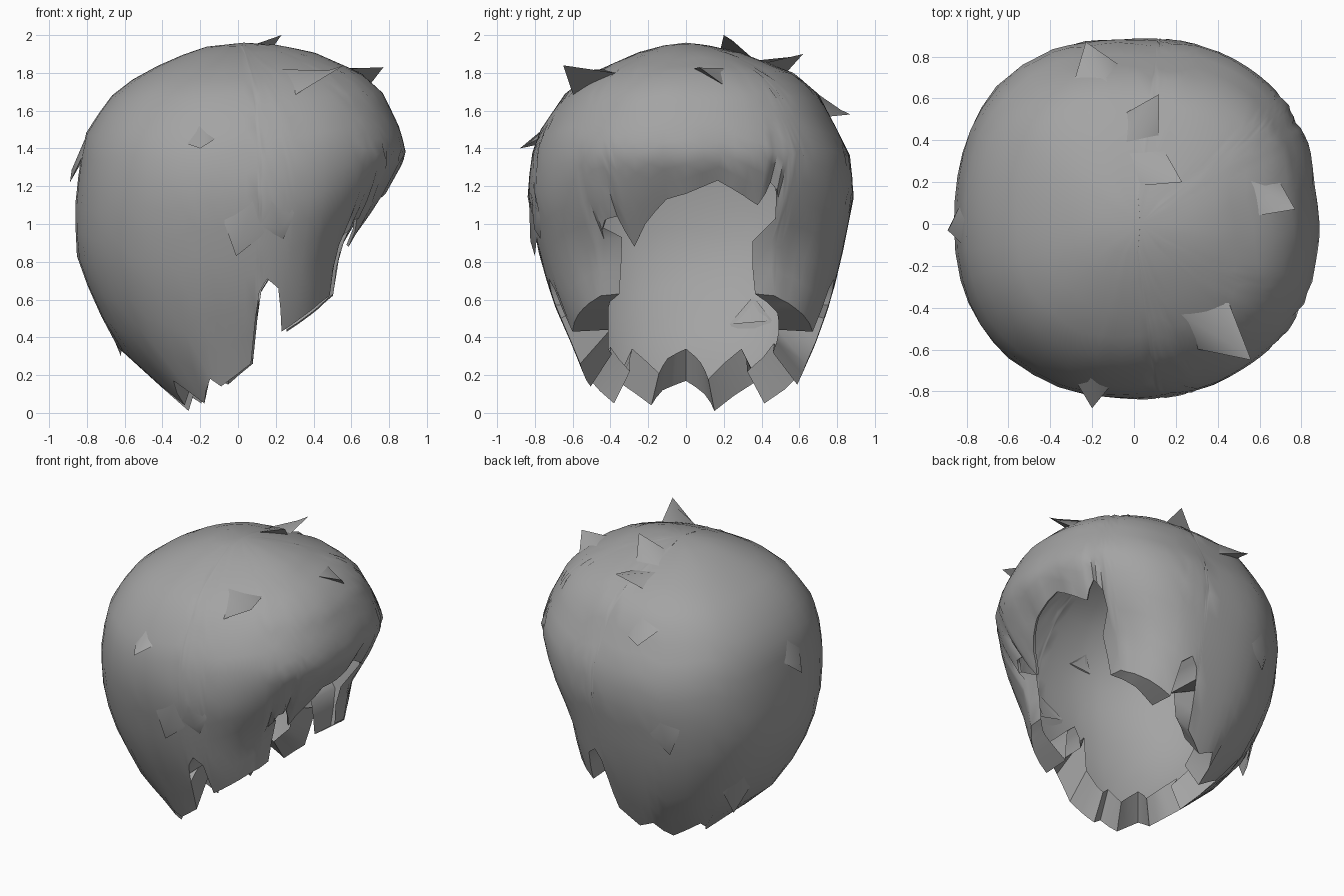
import bpy, bmesh, math
from mathutils import Vector
from mathutils.bvhtree import BVHTree

if "Cube" in bpy.data.objects:
    bpy.data.objects.remove(bpy.data.objects["Cube"])

# Horizontal sections: z, back radius, face-side radius, -y radius, +y radius
SECTIONS = [(1.96, 0, 0, 0, 0), (1.95, .13, .2, .1, .1), (1.91, .26, .4, .25, .28),
            (1.80, .51, .65, .5, .57), (1.69, .66, .77, .64, .70), (1.5, .80, .86, .77, .80),
            (1.36, .83, .89, .82, .87), (1.15, .86, .77, .84, .89), (.85, .86, .57, .78, .83),
            (.6, .77, .54, .71, .77), (.35, .64, .5, .60, .68), (.15, .42, .3, .52, .59),
            (0, .26, .2, .4, .42)]
# Jagged hem: azimuth in degrees (0 = face side, +x) and height
HEM = [(-180, .17), (-162, .12), (-147, .04), (-133, .17), (-115, .05), (-106, .18), (-100, .14),
       (-91, .2), (-83, .26), (-82, .5), (-81, .64), (-78, .71), (-73, .66), (-69, .43), (-58, .52),
       (-50, .58), (-43, .62), (-39, .92), (-35, 1.02), (-30, 1.04), (-25, .88), (-18, 1.0), (-8, 1.13),
       (0, 1.16), (12, 1.23), (22, 1.15), (28, 1.1), (32, 1.22), (36, 1.14), (39, .9),
       (43, .62), (50, .58), (58, .52), (69, .43), (73, .66), (78, .71), (81, .64), (82, .5), (83, .26),
       (95, .15), (105, .2), (115, .05), (135, .17), (150, .01), (165, .1)]
ROWS = 16


def section(z):
    for lo, hi in zip(SECTIONS[1:], SECTIONS):
        if z >= lo[0]:
            f = (z - lo[0]) / (hi[0] - lo[0])
            return [a + (b - a) * f for a, b in zip(lo[1:], hi[1:])]
    return SECTIONS[-1][1:]


def surface(deg, z):
    back, front, neg, pos = section(z)
    c, s = math.cos(math.radians(deg)), math.sin(math.radians(deg))
    a, b = max(front if c > 0 else back, 1e-4), max(pos if s > 0 else neg, 1e-4)
    # boxier towards +y and at the low face side
    p = 2.25 + .3 * max(0, s)
    if c > 0:
        p += .4 * min(1, c * 2) * max(0, min(1, (1.3 - z) / .4))
    r = (abs(c / a) ** p + abs(s / b) ** p) ** (-1 / p)
    return Vector((r * c, r * s, z))


hair = bpy.data.materials.new("hair_grey")
hair.diffuse_color = (.37, .37, .37, 1)
hair.use_nodes = True
hair.node_tree.nodes["Principled BSDF"].inputs["Base Color"].default_value = hair.diffuse_color


def make(name, bm, angle):
    mesh = bpy.data.meshes.new(name)
    bm.to_mesh(mesh)
    mesh.materials.append(hair)
    ob = bpy.data.objects.new(name, mesh)
    bpy.context.collection.objects.link(ob)
    bpy.ops.object.select_all(action='DESELECT')
    ob.select_set(True)
    bpy.context.view_layer.objects.active = ob
    bpy.ops.object.shade_smooth_by_angle(angle=math.radians(angle))
    return ob


# Hair shell: columns run from the crown to the hem, then fold inwards
bm = bmesh.new()
crown = bm.verts.new((0.03, 0, 1.96))
columns = []
for i, (deg, low) in enumerate(HEM):
    nxt = HEM[(i + 1) % len(HEM)]
    span = (nxt[0] - deg) % 360
    # gaps between face-side locks sink inwards
    bulge = max(-.04, min(.01, ((HEM[i - 1][1] + nxt[1]) / 2 - low) * .3)) if abs(deg) < 45 else 0
    for d, z0, amp in ((deg, low, bulge), (deg + span / 2, (low + nxt[1]) / 2, 0)):
        col = []
        for k in range(1, ROWS + 1):
            z = 1.96 - (1.96 - z0) * (k / ROWS) ** 1.6
            p = surface(d, z)
            w = max(0, min(1, 1 - (z - z0) / .35))
            p += Vector((p.x, p.y, 0)).normalized() * amp * w
            col.append(bm.verts.new(p))
        p = col[-1].co.copy()
        away = abs((d + 180) % 360 - 180)
        inner = max(-.41, min(.49, p.y * .78))
        if away < 39:      # fringe: hardly folded
            q = p * .98 + Vector((0, 0, p.z * .02 + .01))
        elif away < 82:    # side locks: flat ends reaching in to the face opening
            q = Vector((p.x, inner, p.z + .01))
        else:              # nape: tips turned up inside
            q = Vector((p.x * .8, inner, p.z + .17))
        col.append(bm.verts.new(q))
        columns.append(col)
for i, a in enumerate(columns):
    b = columns[(i + 1) % len(columns)]
    bm.faces.new((crown, a[0], b[0]))
    for k in range(ROWS):
        bm.faces.new((a[k], a[k + 1], b[k + 1], b[k]))
bm.normal_update()
tree = BVHTree.FromBMesh(bm)
make("hair_shell", bm, 45)
bm.free()

# Loose tufts: tip, root, half width
TUFTS = [((-.01, -.80, .83), (.04, -.8, 1.0), .13),
         ((.24, -.77, .92), (.2, -.78, 1.04), .12),
         ((.56, -.65, 1.84), (.38, -.5, 1.76), .15),
         ((.77, .07, 1.83), (.64, .12, 1.78), .11),
         ((.23, .2, 2.0), (.08, .28, 1.93), .11),
         ((.12, .62, 1.9), (.04, .48, 1.84), .1),
         ((-.23, .87, 1.58), (-.18, .75, 1.62), .12),
         ((-.2, -.88, 1.4), (-.2, -.8, 1.45), .08),
         ((-.89, -.03, 1.22), (-.84, 0, 1.35), .1),
         ((-.42, .78, .82), (-.38, .8, 1.0), .13),
         ((-.62, .35, .3), (-.66, .35, .47), .12)]


def tuft(bm, tip, root, w):
    tip = Vector(tip)
    root, normal = tree.find_nearest(Vector(root))[:2]
    along = tip - root
    along = (along - normal * along.dot(normal)).normalized()
    side = normal.cross(along)

    def base(offset):
        p, n = tree.find_nearest(root + offset)[:2]
        return bm.verts.new(p - n * .004)
    left, right, top = base(side * w), base(-side * w), base(-along * w * 1.3)
    t = bm.verts.new(tip)
    ridge = bm.verts.new((root + tip) / 2 + normal * .02)
    for f in ((top, ridge, left), (top, right, ridge), (left, ridge, t),
              (ridge, right, t), (left, t, right)):
        bm.faces.new(f)


bm = bmesh.new()
for args in TUFTS:
    tuft(bm, *args)
bmesh.ops.recalc_face_normals(bm, faces=bm.faces)
make("loose_tufts", bm, 70)
bm.free()
